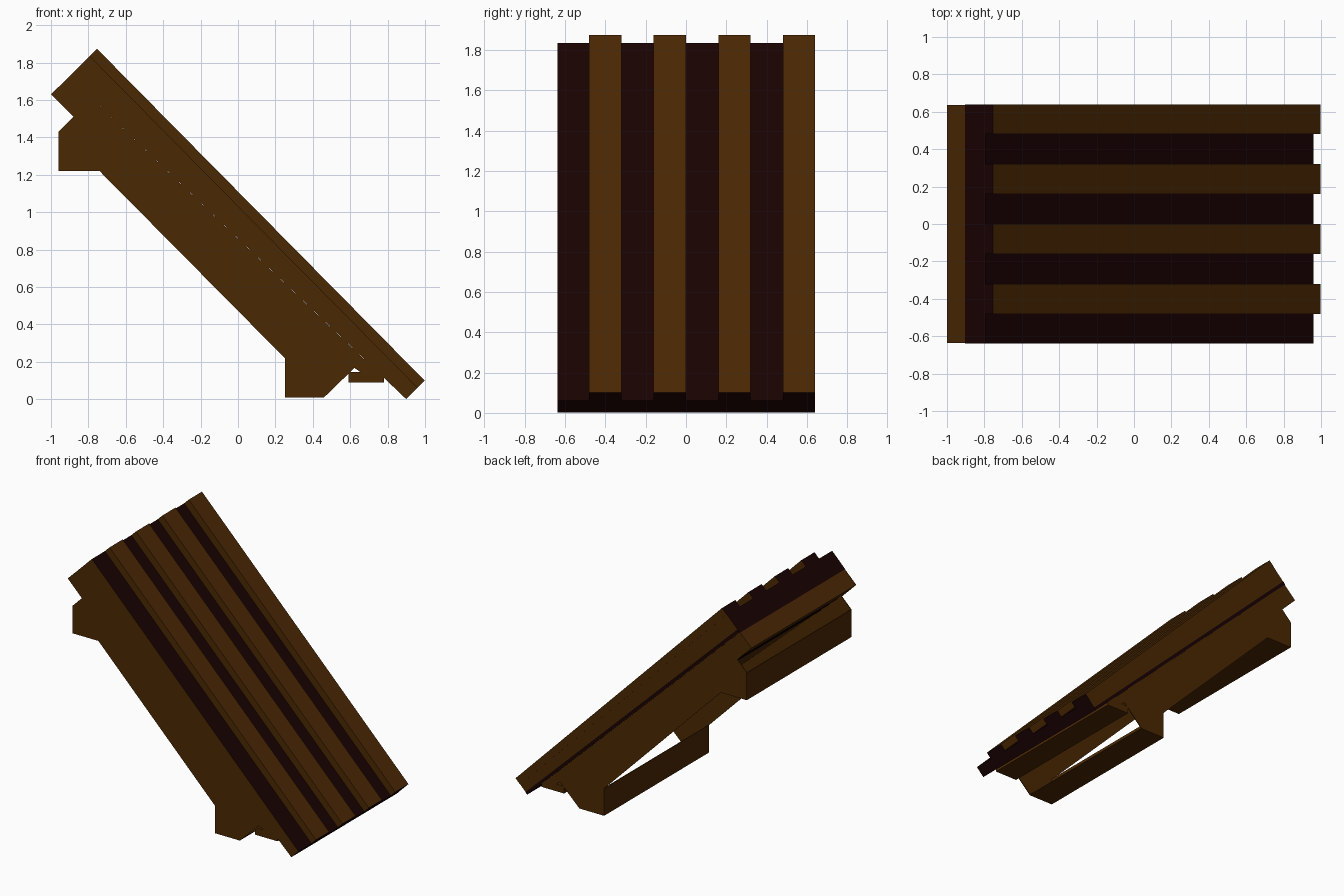
import bpy, bmesh

if "Cube" in bpy.data.objects:
    bpy.data.objects.remove(bpy.data.objects["Cube"])


def material(name, rgb):
    m = bpy.data.materials.new(name)
    m.diffuse_color = (*rgb, 1)
    m.use_nodes = True
    m.node_tree.nodes["Principled BSDF"].inputs["Base Color"].default_value = m.diffuse_color
    return m


BROWN = material("brown_wood", (0.070, 0.0215, 0.001))
DARK = material("dark_wood", (0.0105, 0.0006, 0.0008))


def slope(s, d):
    """Slope coordinates (across, along) to x, z."""
    return ((s + d) / 2, (s - d) / 2)


def extrude(name, profile, y0, y1, rule=None):
    """Extrude an x-z profile along y; rule(normal) is True on dark faces."""
    bm = bmesh.new()
    a = [bm.verts.new((x, y0, z)) for x, z in profile]
    b = [bm.verts.new((x, y1, z)) for x, z in profile]
    bm.faces.new(a)
    bm.faces.new(b[::-1])
    n = len(a)
    for i in range(n):
        j = (i + 1) % n
        bm.faces.new((a[j], a[i], b[i], b[j]))
    bmesh.ops.recalc_face_normals(bm, faces=bm.faces)
    bm.normal_update()
    for f in bm.faces:
        f.material_index = int(bool(rule and rule(f.normal)))
    me = bpy.data.meshes.new(name)
    bm.to_mesh(me)
    bm.free()
    me.materials.append(BROWN)
    me.materials.append(DARK)
    ob = bpy.data.objects.new(name, me)
    bpy.context.collection.objects.link(ob)
    return ob


def sloped_board(name, upper, lower, d0, d1, y0, y1, rule=None):
    """Board along the slope; upper and lower give (bottom, top) at each end."""
    pts = [slope(upper[0], d0), slope(lower[0], d1),
           slope(lower[1], d1), slope(upper[1], d0)]
    return extrude(name, pts, y0, y1, rule)


def flat_board(name, x0, x1, z0, z1, y0, y1):
    return extrude(name, [(x0, z0), (x1, z0), (x1, z1), (x0, z1)], y0, y1)


def is_end(n):
    return abs(n.x - n.z) > 1.2


UP, LOW = -2.628, 0.898   # upper and lower ends of the slope
JOIN = 0.51               # where the under board meets the eave ledge
T = 0.006                 # thin wall thickness
W = 0.635                 # half width outside the side panels
INNER = W - T

# Sloping slab: dark faces with brown sides
sloped_board("roof_slab", (0.82, 1.042), (0.90, 1.022), UP, LOW, -0.638, 0.638,
             lambda n: abs(n.y) < 0.5)

# Raised brown slats with dark ends
for i in range(4):
    y = -0.48 + 0.32 * i
    sloped_board(f"roof_slat_{i + 1}", (1.042, 1.12), (1.022, 1.098), UP, LOW,
                 y, y + 0.16, is_end)

# Dark seam along the lower edge of the slab, on the back side
sloped_board("side_seam", (0.825, 0.86), (0.90, 0.93), UP, LOW, W, 0.64,
             lambda n: True)

# Tapered brown board under the slab
sloped_board("under_board", (0.63, 0.82), (0.80, 0.89), UP, JOIN,
             -INNER, INNER)

# Dark battens showing through the gap over the head
for i in range(3):
    d = -2.33 + 0.13 * i
    s = 0.63 + 0.17 * (d - UP) / (JOIN - UP)
    sloped_board(f"gap_batten_{i + 1}", (s - 0.006, s + 0.01),
                 (s - 0.003, s + 0.01), d, d + 0.05, -INNER, INNER,
                 lambda n: True)

# Side panels with the head and foot outline
outline = [(-1.0, 1.63), (-0.88, 1.51), (-0.96, 1.43), (-0.96, 1.22),
           (-0.74, 1.22), (0.25, 0.22), (0.25, 0.01), (0.46, 0.01),
           slope(0.79, 0.455), slope(0.80, JOIN), slope(0.89, JOIN),
           slope(0.82, UP)]
for name, y0, y1 in (("front_panel", -W, -INNER), ("back_panel", INNER, W)):
    extrude(name, outline, y0, y1)

# Cross boards joining the panels
flat_board("head_wall", -0.96, -0.96 + T, 1.22, 1.43, -INNER, INNER)
flat_board("head_floor", -0.96 + T, -0.74, 1.22, 1.22 + T, -INNER, INNER)
flat_board("foot_wall", 0.25, 0.25 + T, 0.01, 0.22, -INNER, INNER)
flat_board("foot_floor", 0.25 + T, 0.46, 0.01, 0.01 + T, -INNER, INNER)

# Ledge under the eave, closed up to the slab
extrude("eave_ledge", [(0.59, 0.09), (0.78, 0.09), (0.78, 0.12),
                       slope(0.895, 0.67), slope(0.892, JOIN),
                       slope(0.80, JOIN), (0.59, 0.145)], -W, W)
